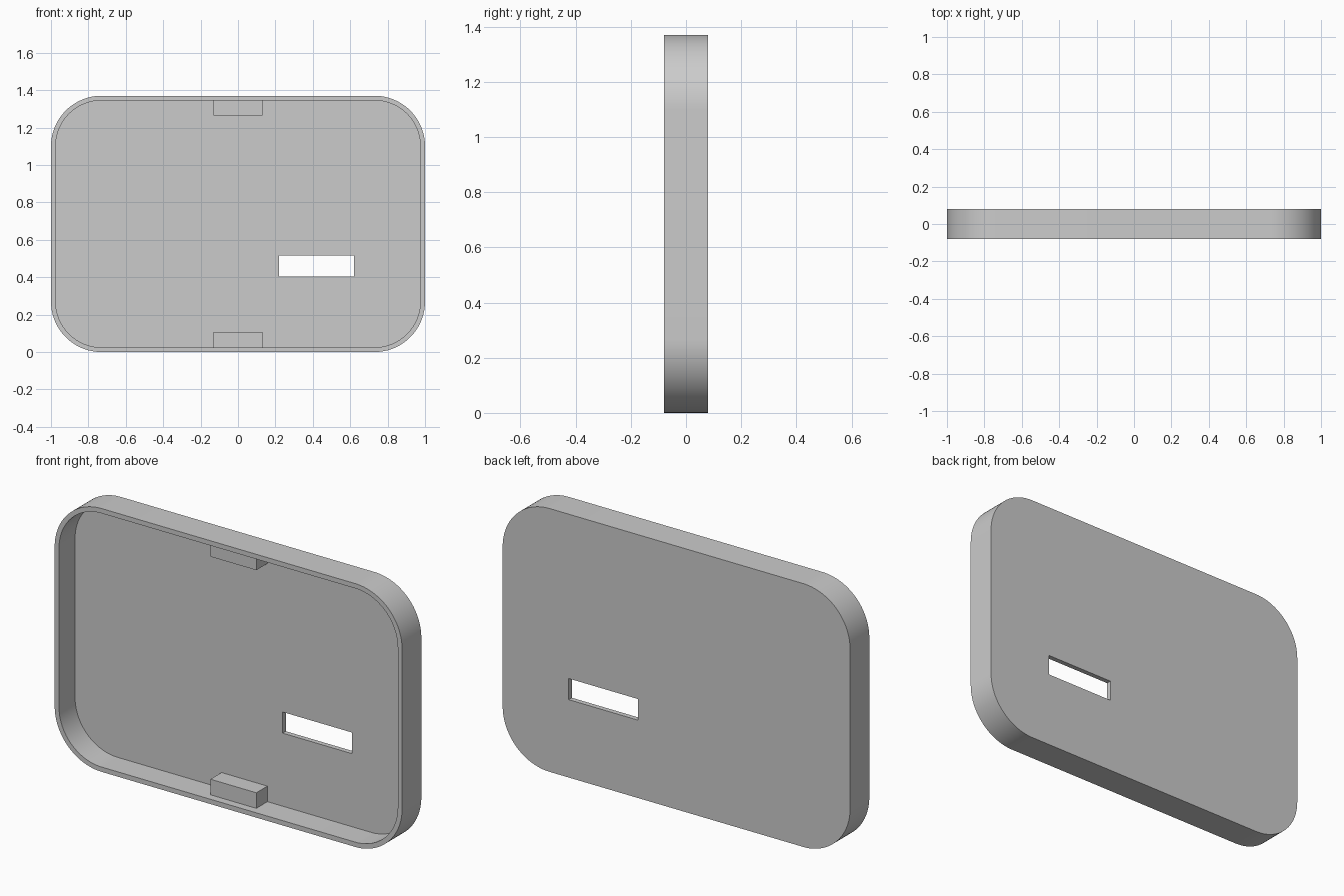
import bpy
import bmesh
import math

WIDTH, HEIGHT, DEPTH = 2.0, 1.37, 0.158
RADIUS, WALL, PANEL = 0.27, 0.025, 0.026
FRONT, BACK = -DEPTH / 2, DEPTH / 2
PANEL_FRONT = BACK - PANEL

cube = bpy.data.objects.get("Cube")
if cube:
    bpy.data.objects.remove(cube, do_unlink=True)

grey = bpy.data.materials.new("plain_grey")
grey.use_nodes = True
colour = (0.6, 0.6, 0.6, 1)
grey.diffuse_color = colour
grey.node_tree.nodes["Principled BSDF"].inputs["Base Color"].default_value = colour


def rounded_outline(x0, x1, z0, z1, radius, steps=24):
    """Corner points of a rectangle, rounded when a radius is given."""
    if radius == 0:
        return [(x0, z0), (x1, z0), (x1, z1), (x0, z1)]
    centres = [(x1 - radius, z1 - radius), (x0 + radius, z1 - radius),
               (x0 + radius, z0 + radius), (x1 - radius, z0 + radius)]
    points = []
    for quarter, (cx, cz) in enumerate(centres):
        for i in range(steps + 1):
            a = math.pi / 2 * (quarter + i / steps)
            points.append((cx + radius * math.cos(a), cz + radius * math.sin(a)))
    return points


def slab(name, x0, x1, y0, y1, z0, z1, radius=0):
    """Outline in the xz plane extruded from y0 to y1."""
    bm = bmesh.new()
    outline = rounded_outline(x0, x1, z0, z1, radius)
    face = bm.faces.new([bm.verts.new((x, y0, z)) for x, z in outline])
    extruded = bmesh.ops.extrude_face_region(bm, geom=[face])["geom"]
    moved = [v for v in extruded if isinstance(v, bmesh.types.BMVert)]
    bmesh.ops.translate(bm, verts=moved, vec=(0, y1 - y0, 0))
    bmesh.ops.recalc_face_normals(bm, faces=bm.faces)
    mesh = bpy.data.meshes.new(name)
    bm.to_mesh(mesh)
    bm.free()
    mesh.materials.append(grey)
    obj = bpy.data.objects.new(name, mesh)
    bpy.context.collection.objects.link(obj)
    return obj


def cut(target, cutter):
    """Subtract the cutter from the target, then discard it."""
    cutter.hide_render = True
    bpy.context.view_layer.objects.active = target
    mod = target.modifiers.new(cutter.name, 'BOOLEAN')
    mod.operation = 'DIFFERENCE'
    mod.solver = 'EXACT'
    mod.object = cutter
    bpy.ops.object.modifier_apply(modifier=mod.name)
    bpy.data.objects.remove(cutter, do_unlink=True)


# Shallow tray: rounded block, open at the front
half = WIDTH / 2
tray = slab("cover_shell", -half, half, FRONT, BACK, 0, HEIGHT, RADIUS)
cut(tray, slab("cavity_cutter", WALL - half, half - WALL, FRONT - 0.1, PANEL_FRONT,
               WALL, HEIGHT - WALL, RADIUS - WALL))

# Slot through the back panel
cut(tray, slab("slot_cutter", 0.22, 0.62, 0, BACK + 0.1, 0.405, 0.515))

# Retaining blocks at the middle of the bottom and top walls
CLIP_WIDTH, CLIP_DEPTH, CLIP_TOP = 0.264, 0.091, 0.106
for name, z0, z1 in (("bottom_clip", WALL, CLIP_TOP),
                     ("top_clip", HEIGHT - CLIP_TOP, HEIGHT - WALL)):
    slab(name, -CLIP_WIDTH / 2, CLIP_WIDTH / 2,
         PANEL_FRONT - CLIP_DEPTH, PANEL_FRONT, z0, z1)

# Smooth the rounded corners, keep the rims crisp
bpy.ops.object.select_all(action='DESELECT')
tray.select_set(True)
bpy.context.view_layer.objects.active = tray
bpy.ops.object.shade_smooth_by_angle(angle=math.radians(30))
